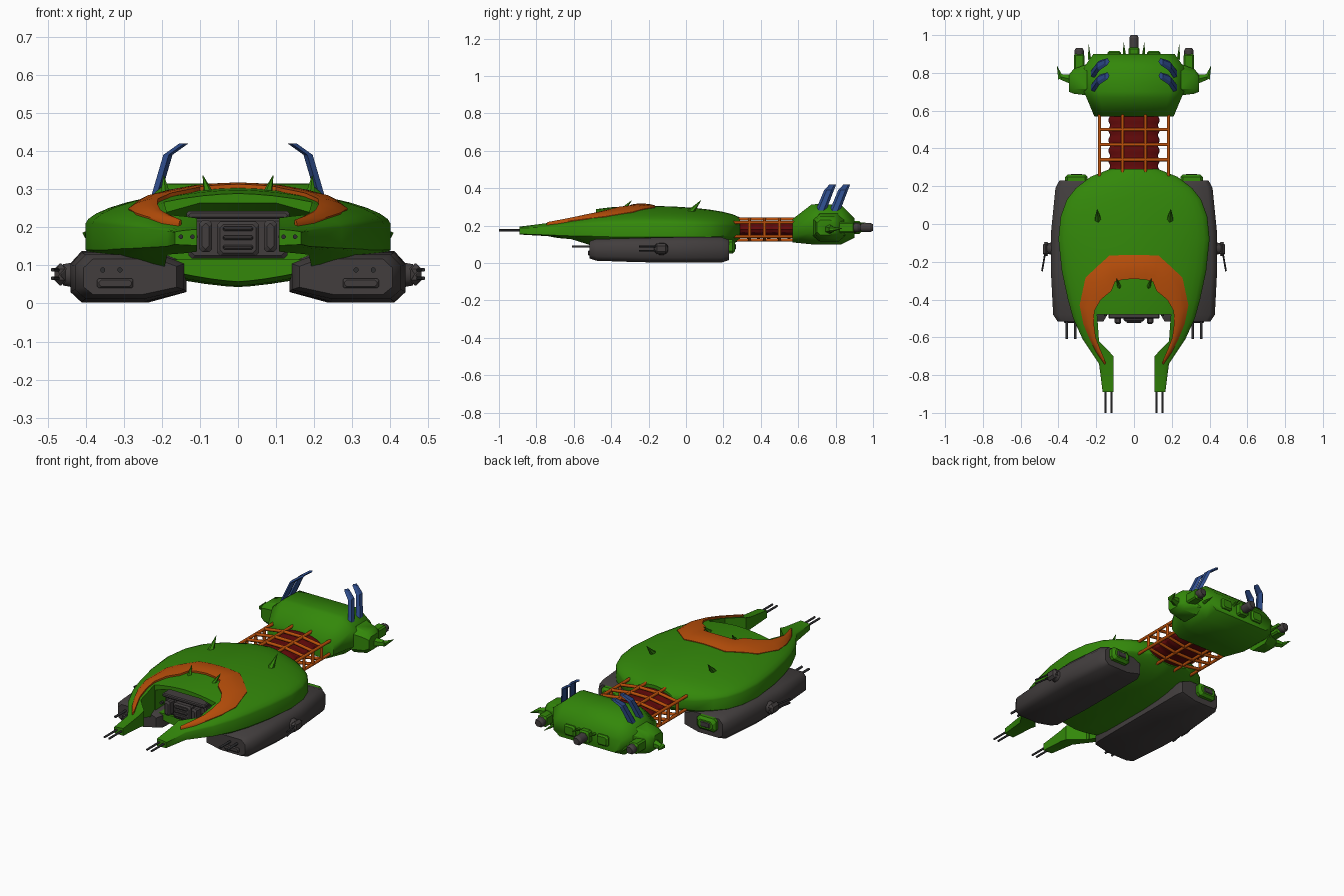
import bpy, bmesh, math
from mathutils import Vector

if "Cube" in bpy.data.objects:
    bpy.data.objects.remove(bpy.data.objects["Cube"])

def mat(name, r, g, b):
    m = bpy.data.materials.new(name)
    m.diffuse_color = (r, g, b, 1)
    m.use_nodes = True
    m.node_tree.nodes["Principled BSDF"].inputs["Base Color"].default_value = m.diffuse_color
    return m

GREEN = mat("hull green", .033, .245, .003)
ORANGE = mat("burnt orange", .49, .078, .003)
GREY = mat("warm dark grey", .055, .048, .048)
RED = mat("dark red", .125, .003, .003)
BLUE = mat("fin blue", .026, .07, .25)
BLACK = mat("gun metal", .028, .028, .03)

def loft(name, rings, m, smooth=None):
    """Closed skin through rings of equal point count."""
    bm = bmesh.new()
    vs = [[bm.verts.new(p) for p in r] for r in rings]
    n = len(rings[0])
    for a, b in zip(vs, vs[1:]):
        for i in range(n):
            bm.faces.new((a[i], a[(i + 1) % n], b[(i + 1) % n], b[i]))
    bm.faces.new(vs[0])
    bm.faces.new(vs[-1])
    bmesh.ops.recalc_face_normals(bm, faces=bm.faces)
    me = bpy.data.meshes.new(name)
    bm.to_mesh(me)
    bm.free()
    ob = bpy.data.objects.new(name, me)
    bpy.context.collection.objects.link(ob)
    me.materials.append(m)
    if smooth:
        shade(ob, smooth)
    return ob

def shade(ob, deg):
    bpy.ops.object.select_all(action='DESELECT')
    ob.select_set(True)
    bpy.context.view_layer.objects.active = ob
    bpy.ops.object.shade_smooth_by_angle(angle=math.radians(deg))

def rod(name, a, b, r0, r1, m, n=8):
    a, b = Vector(a), Vector(b)
    q = (b - a).to_track_quat('Z', 'Y')
    ring = lambda c, r: [c + q @ Vector((r * math.cos(t), r * math.sin(t), 0))
                         for t in [2 * math.pi * (i + .5) / n for i in range(n)]]
    return loft(name, [ring(a, r0), ring(b, r1)], m, 50 if n > 6 else None)

def block(name, x, y, z, m, c=.008):
    """Chamfered box from ranges."""
    def ring(yy, d):
        x0, x1, z0, z1 = min(x) + d, max(x) - d, z[0] + d, z[1] - d
        return [(x0 + c, yy, z0), (x1 - c, yy, z0), (x1, yy, z0 + c), (x1, yy, z1 - c),
                (x1 - c, yy, z1), (x0 + c, yy, z1), (x0, yy, z1 - c), (x0, yy, z0 + c)]
    return loft(name, [ring(y[0], c), ring(y[0] + c, 0), ring(y[1] - c, 0), ring(y[1], c)], m)

# ---- hull stations: y, half width, top, edge top, edge bottom, bottom
ST = [(-.89, .166, .198, .187, .155, .15), (-.74, .185, .222, .19, .15, .14),
      (-.61, .272, .256, .2, .145, .11), (-.5, .322, .286, .205, .143, .06),
      (-.4, .35, .298, .207, .14, .046), (-.25, .382, .305, .21, .14, .043),
      (-.08, .4, .303, .21, .14, .043), (.04, .388, .295, .208, .14, .05),
      (.13, .355, .285, .205, .14, .062), (.19, .308, .275, .202, .143, .078),
      (.25, .23, .26, .197, .147, .1), (.29, .13, .243, .19, .152, .125)]
PT, PB, N = 1.7, 1.4, 18

def hull_ring(y, w, zt, et, eb, zb):
    out = []
    for e, h, p, s in ((et, zt - et, PT, 1), (eb, zb - eb, PB, -1)):
        for i in range(N + 1):
            t = math.pi * i / N
            c, sn = math.cos(t), max(math.sin(t), 0)
            out.append((s * w * math.copysign(abs(c) ** (2 / p), c), y, e + h * sn ** (2 / p)))
    return out

def hull_top(x, y):
    for a, b in zip(ST, ST[1:]):
        if y <= b[0]:
            f = (y - a[0]) / (b[0] - a[0])
            w, zt, et = [a[k] + f * (b[k] - a[k]) for k in (1, 2, 3)]
            return et + (zt - et) * max(0, 1 - min(1, abs(x) / w) ** PT) ** (1 / PT)
    return .24

hull = loft("main_hull", [hull_ring(*s) for s in ST], GREEN)
half = [(.195, -.48), (.185, -.62), (.108, -.70), (.108, -1.1)]
outline = half + [(-x, y) for x, y in reversed(half)]
notch = loft("notch_cutter", [[(x, y, z) for x, y in outline] for z in (-.1, .5)], GREEN)
# mouth cavity with a roof that slopes down toward the back
arch = lambda y, d: [(-.19, y, .115), (.19, y, .115), (.19, y, .243 - d),
                     (.1, y, .268 - d), (-.1, y, .268 - d), (-.19, y, .243 - d)]
cavity = loft("cavity_cutter", [arch(-.6, -.025), arch(-.49, 0), arch(-.3, .075)], GREEN)
for cut in (notch, cavity):
    if cut is cavity:  # keep the arms whole: the cavity starts at the notch wall
        for v in cut.data.vertices:
            v.co.x *= .99
    md = hull.modifiers.new("cut", 'BOOLEAN')
    md.operation, md.solver, md.object = 'DIFFERENCE', 'EXACT', cut
    bpy.context.view_layer.objects.active = hull
    bpy.ops.object.modifier_apply(modifier="cut")
for cut in (notch, cavity):
    bpy.data.objects.remove(cut)
shade(hull, 35)

# ---- orange horseshoe collar following the hull top
outer = [(0, -.165), (.07, -.165), (.13, -.167), (.2, -.23), (.257, -.285), (.288, -.43),
         (.268, -.53), (.235, -.61), (.2, -.68), (.155, -.745)]
inner = [(0, -.29), (.06, -.295), (.1, -.305), (.12, -.355), (.175, -.4), (.21, -.46),
         (.212, -.53), (.203, -.6), (.18, -.66), (.148, -.735)]
pairs = [((-a[0], a[1]), (-b[0], b[1])) for a, b in list(zip(outer, inner))[:0:-1]]
pairs += list(zip(outer, inner))
rings = []
for a, b in pairs:
    pts = [Vector(a).lerp(Vector(b), k / 4) for k in range(5)]
    up = [(p.x, p.y, hull_top(p.x, p.y) + (.004, .011, .013, .013, .01)[k]) for k, p in enumerate(pts)]
    rings.append(up + [(x, y, z - .022) for x, y, z in reversed(up)])
loft("collar", rings, ORANGE, 35)

# ---- cockpit machinery in the mouth
block("machinery_core", (-.13, .13), (-.48, -.31), (.118, .225), GREY)
block("machinery_roof", (-.135, .135), (-.5, -.34), (.222, .242), GREY, .005)
block("machinery_centre", (-.055, .055), (-.515, -.4), (.125, .215), GREY)
for z in (.148, .172, .196):
    block("machinery_slat", (-.04, .04), (-.525, -.5), (z - .006, z + .006), GREY, .004)

# ---- neck: ribbed core and cage of rods
rings = []
for i in range(25):
    s = 1 if i % 4 in (1, 2) else .95
    rings.append([(.135 * s * math.cos(t), .26 + i * .0135, .178 + .046 * s * math.sin(t))
                  for t in [2 * math.pi * k / 20 for k in range(20)]])
loft("neck_core", rings, RED, 30)
cage = [(.06, .235), (.182, .217), (.182, .142), (.06, .122), (-.06, .122),
        (-.182, .142), (-.182, .217), (-.06, .235)]
for i, (x, z) in enumerate(cage):
    rod("cage_rail", (x, .24, z), (x, .6, z), .009, .009, ORANGE)
    x2, z2 = cage[(i + 1) % 8]
    for y in (.34, .42, .5):
        rod("cage_hoop", (x, y, z), (x2, y, z2), .009, .009, ORANGE)

# ---- rear block
def octo(y, w, zb, zt, cx, cz):
    h = [(w - cx, zb), (w, zb + cz), (w, zt - cz), (w - cx, zt)]
    return [(x, y, z) for x, z in h] + [(-x, y, z) for x, z in reversed(h)]
loft("rear_block", [octo(.57, .21, .11, .235, .05, .035), octo(.67, .252, .1, .312, .07, .06),
                    octo(.7, .265, .098, .315, .075, .065), octo(.83, .265, .1, .31, .075, .06),
                    octo(.9, .215, .135, .24, .04, .03)], GREEN, 60)
block("rear_engine_housing", (-.03, .03), (.87, .935), (.155, .225), GREEN)
rod("rear_engine", (0, .92, .19), (0, .985, .19), .027, .027, GREY)
rod("rear_engine_nozzle", (0, .985, .19), (0, 1, .19), .027, .019, GREY)

for s in (1, -1):
    # rear side housing, engine, horns
    loft("side_housing", [[(s * x, y0 + (y1 - y0) * f, .19 + h * g) for f, g in
         ((0, -.6), (0, .6), (.2, 1), (.8, 1), (1, .6), (1, -.6), (.8, -1), (.2, -1))]
         for x, y0, y1, h in ((.24, .68, .85, .075), (.32, .69, .82, .06), (.345, .7, .79, .04))], GREEN, 40)
    block("side_engine_housing", (s * .262, s * .318), (.78, .9), (.16, .22), GREEN)
    rod("side_engine", (s * .29, .88, .19), (s * .29, .918, .19), .027, .027, GREY)
    rod("side_engine_nozzle", (s * .29, .918, .19), (s * .29, .932, .19), .027, .019, GREY)
    rod("side_horn_base", (s * .33, .765, .18), (s * .39, .78, .18), .028, .016, GREEN, 6)
    rod("side_horn_tip", (s * .387, .77, .18), (s * .407, .835, .185), .017, .001, GREEN, 6)
    block("rear_vent", (s * .07, s * .14), (.88, .915), (.16, .22), GREEN)
    rod("rear_spike", (s * .05, .89, .21), (s * .055, .96, .215), .01, .001, GREEN, 6)
    rod("rear_spike", (s * .235, .87, .17), (s * .24, .95, .17), .01, .001, GREEN, 6)
    # pairs of bent blue fins
    for d in (0, .075):
        loft("fin", [[(s * (x + u), y + d + v, z) for u, v in
             ((0, -w), (.014, -w * .5), (.014, w * .5), (0, w), (-.01, 0))]
             for x, y, z, w in ((.226, .705, .24, .029), (.182, .765, .39, .026), (.14, .785, .42, .018))], BLUE)
    # spikes on the hull top
    rod("hull_spike", (s * .19, .02, .265), (s * .195, .08, .335), .02, .001, GREEN, 6)
    rod("collar_spike", (s * .075, -.34, .28), (s * .092, -.29, .335), .015, .001, GREEN, 6)
    # forward guns and inner arm knobs
    for x in (.12, .15):
        rod("arm_gun", (s * x, -.87, .175), (s * x, -1, .175), .006, .006, BLACK)
    block("machinery_column", (s * .068, s * .102), (-.53, -.4), (.135, .218), GREY)
    for x in (.115, .15):
        rod("round_port", (s * x, -.47, .175), (s * x, -.486, .175), .009, .009, BLACK)

    # ---- side pods
    prof = [(.44, .105), (.41, .138), (.2, .138), (.135, .11), (.135, .03), (.245, .002),
            (.41, .002), (.44, .03)]
    rings = []
    for y, kx, kz, dx, dz in ((-.515, .8, .68, -.005, 0), (-.48, .94, .85, -.003, 0), (-.25, 1, .95, 0, -.001),
                              (-.05, 1, 1, 0, 0), (.19, .92, 1, -.012, 0), (.23, .8, .8, -.015, 0)):
        rings.append([(s * (.29 + dx + (x - .29) * kx), y, .07 + dz + (z - .07) * kz) for x, z in prof])
    loft("side_pod", rings, GREY, 50)
    block("pod_rear_cap", (s * .245, s * .365), (.2, .262), (.05, .125), GREEN, .014)
    block("pod_rear_exhaust", (s * .275, s * .335), (.25, .266), (.072, .103), GREY, .004)
    block("pod_front_slot", (s * .275, s * .37), (-.525, -.5), (.04, .066), GREY, .005)
    for x in (.31, .355):
        rod("pod_gun", (s * x, -.5, .088), (s * x, -.61, .088), .007, .007, BLACK)
    # pod side turret
    rod("turret_mount", (s * .43, -.13, .075), (s * .46, -.13, .075), .036, .03, GREY)
    block("turret", (s * .45, s * .482), (-.17, -.095), (.047, .105), GREY, .014)
    for z in (.066, .088):
        rod("turret_gun", (s * .468, -.14, z), (s * .487, -.25, z), .005, .005, BLACK)
